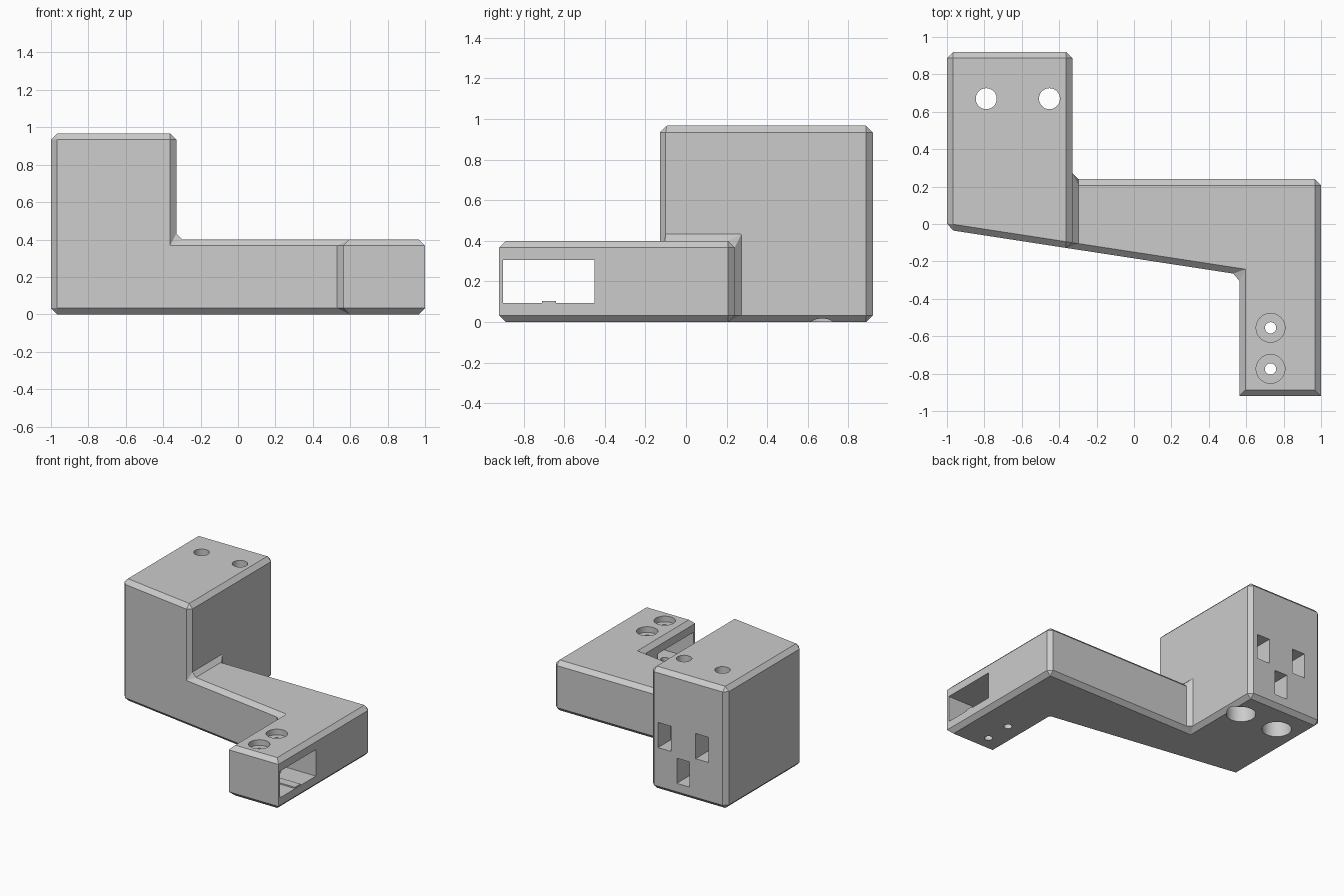
import bpy, bmesh, math
from mathutils import Matrix, Vector

if "Cube" in bpy.data.objects:
    bpy.data.objects.remove(bpy.data.objects["Cube"])

grey = bpy.data.materials.new("plain grey")
grey.diffuse_color = (0.6, 0.6, 0.6, 1)
grey.use_nodes = True
grey.node_tree.nodes["Principled BSDF"].inputs["Base Color"].default_value = grey.diffuse_color

ARM, TOP, CH = 0.40, 0.967, 0.033   # arm height, block height, chamfer


def make_object(name, bm):
    bmesh.ops.recalc_face_normals(bm, faces=bm.faces)
    me = bpy.data.meshes.new(name)
    bm.to_mesh(me)
    bm.free()
    me.materials.append(grey)
    ob = bpy.data.objects.new(name, me)
    bpy.context.collection.objects.link(ob)
    return ob


def box(name, lo, hi):
    lo, hi = Vector(lo), Vector(hi)
    bm = bmesh.new()
    bmesh.ops.create_cube(bm, size=1, matrix=Matrix.Translation((lo + hi) / 2)
                          @ Matrix.Diagonal((*(hi - lo), 1)))
    return make_object(name, bm)


def rod(name, x, y, r, z0, z1):
    bm = bmesh.new()
    bmesh.ops.create_cone(bm, cap_ends=True, segments=48, radius1=r, radius2=r,
                          depth=z1 - z0,
                          matrix=Matrix.Translation((x, y, (z0 + z1) / 2)))
    return make_object(name, bm)


# Bracket body: tall block at the left, low arm, and a leg towards the front
A, B, C, D, E, F, G, H = ((-1, -0.03), (0.563, -0.27), (0.563, -0.92), (1, -0.92),
                          (1, 0.24), (-0.33, 0.24), (-0.33, 0.92), (-1, 0.92))
J = (-0.33, -0.133)   # block's right face meets the slanted front
bm = bmesh.new()
cache = {}


def face(*pts):
    vs = []
    for (x, y), z in pts:
        key = (x, y, z)
        if key not in cache:
            cache[key] = bm.verts.new(key)
        vs.append(cache[key])
    bm.faces.new(vs)


def wall(p, q, z):
    face((p, 0), (q, 0), (q, z), (p, z))


face(*[(p, 0) for p in (A, B, C, D, E, F, G, H)])
face(*[(p, ARM) for p in (J, B, C, D, E, F)])
face(*[(p, TOP) for p in (A, J, G, H)])
face((A, 0), (B, 0), (B, ARM), (J, ARM), (J, TOP), (A, TOP))
face((F, 0), (G, 0), (G, TOP), (J, TOP), (J, ARM), (F, ARM))
for p, q in ((B, C), (C, D), (D, E), (E, F)):
    wall(p, q, ARM)
for p, q in ((G, H), (H, A)):
    wall(p, q, TOP)
bmesh.ops.recalc_face_normals(bm, faces=bm.faces)


def upright_front(e):
    a, b = (v.co for v in e.verts)
    return max(a.y, b.y) < -0.9 and abs(a.z - b.z) > 0.1


# Chamfer everything except the two upright edges at the leg's end
bmesh.ops.bevel(bm, geom=[e for e in bm.edges if not upright_front(e)],
                offset=CH, offset_type='OFFSET', segments=1, profile=0.5,
                affect='EDGES', clamp_overlap=False)
body = make_object("bracket_body", bm)

# Cutters: leg slot, back pockets, screw holes and counterbores
cutters = [box("leg_slot", (0.4, -0.90, 0.095), (1.2, -0.45, 0.305))]
for x, z in ((-0.455, 0.44), (-0.785, 0.44), (-0.62, 0.20)):
    cutters.append(box("back_pocket", (x - 0.057, 0.72, z - 0.1), (x + 0.057, 1.1, z + 0.1)))
for x in (-0.79, -0.452):
    cutters.append(rod("block_hole", x, 0.67, 0.056, -0.1, 1.1))
    cutters.append(rod("block_counterbore", x, 0.67, 0.107, -0.1, 0.6))
for y in (-0.555, -0.775):
    cutters.append(rod("leg_hole", 0.73, y, 0.03, -0.1, 0.6))
    cutters.append(rod("leg_counterbore", 0.73, y, 0.077, 0.355, 0.6))

bpy.context.view_layer.objects.active = body
for c in cutters:
    m = body.modifiers.new("cut", 'BOOLEAN')
    m.operation, m.solver, m.object = 'DIFFERENCE', 'EXACT', c
    bpy.ops.object.modifier_apply(modifier=m.name)
    bpy.data.objects.remove(c)

# Low ridge on the slot floor
box("slot_ridge", (0.565, -0.71, 0.085), (0.998, -0.64, 0.105))

bpy.ops.object.select_all(action='DESELECT')
body.select_set(True)
bpy.ops.object.shade_smooth_by_angle(angle=math.radians(20))
